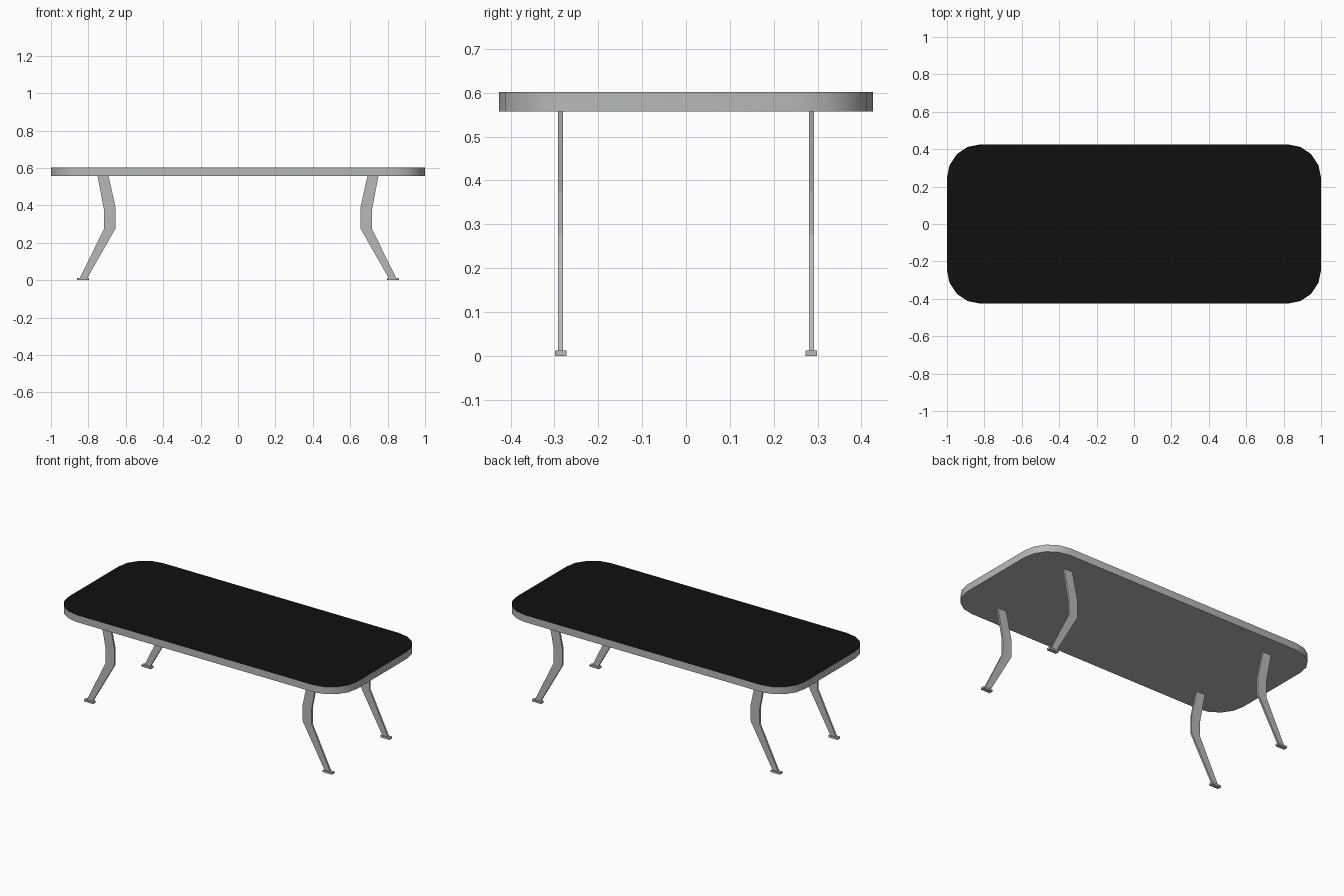
import bpy, bmesh, math

if "Cube" in bpy.data.objects:
    bpy.data.objects.remove(bpy.data.objects["Cube"])


def material(name, rgb):
    m = bpy.data.materials.new(name)
    m.diffuse_color = (*rgb, 1)
    m.use_nodes = True
    m.node_tree.nodes["Principled BSDF"].inputs["Base Color"].default_value = m.diffuse_color
    return m


metal = material("satin grey metal", (0.47, 0.49, 0.485))
black = material("black surface", (0.005, 0.005, 0.005))


def prism(name, points, depth, mats):
    """Extrude a 3D outline by a depth vector into a closed solid."""
    bm = bmesh.new()
    face = bm.faces.new([bm.verts.new(p) for p in points])
    new = bmesh.ops.extrude_face_region(bm, geom=[face])["geom"]
    verts = [v for v in new if isinstance(v, bmesh.types.BMVert)]
    bmesh.ops.translate(bm, verts=verts, vec=depth)
    bmesh.ops.recalc_face_normals(bm, faces=bm.faces)
    mesh = bpy.data.meshes.new(name)
    bm.to_mesh(mesh)
    bm.free()
    obj = bpy.data.objects.new(name, mesh)
    bpy.context.collection.objects.link(obj)
    for m in mats:
        mesh.materials.append(m)
    return obj


def mirror_four(obj):
    mod = obj.modifiers.new("four corners", "MIRROR")
    mod.use_axis = (True, True, False)
    mod.use_mirror_merge = False


# Table top: rounded rectangle, black upper face with a grey rim and underside
HX, HY, R, SEG = 1.0, 0.426, 0.18, 4
Z0, Z1 = 0.557, 0.602
outline = []
for q, (sx, sy) in enumerate([(1, 1), (-1, 1), (-1, -1), (1, -1)]):
    for i in range(SEG + 1):
        a = math.pi / 2 * (q + i / SEG)
        outline.append((sx * (HX - R) + R * math.cos(a),
                        sy * (HY - R) + R * math.sin(a), Z0))
top = prism("table_top", outline, (0, 0, Z1 - Z0), [metal, black])
for p in top.data.polygons:
    p.material_index = 1 if p.normal.z > 0.9 else 0
bpy.context.view_layer.objects.active = top
top.select_set(True)
bpy.ops.object.shade_smooth_by_angle(angle=math.radians(40))

# Legs: bent flat bars, mirrored to four corners
profile = [(0.692, 0.557), (0.654, 0.385), (0.654, 0.278), (0.806, 0.011),
           (0.846, 0.011), (0.716, 0.275), (0.716, 0.375), (0.751, 0.557)]
legs = prism("legs", [(x, 0.2805, z) for x, z in profile], (0, 0.0115, 0), [metal])
mirror_four(legs)

# Foot pads
pad = [(0.797, 0.273), (0.861, 0.273), (0.861, 0.299), (0.797, 0.299)]
feet = prism("foot_pads", [(x, y, 0) for x, y in pad], (0, 0, 0.012), [metal])
mirror_four(feet)
